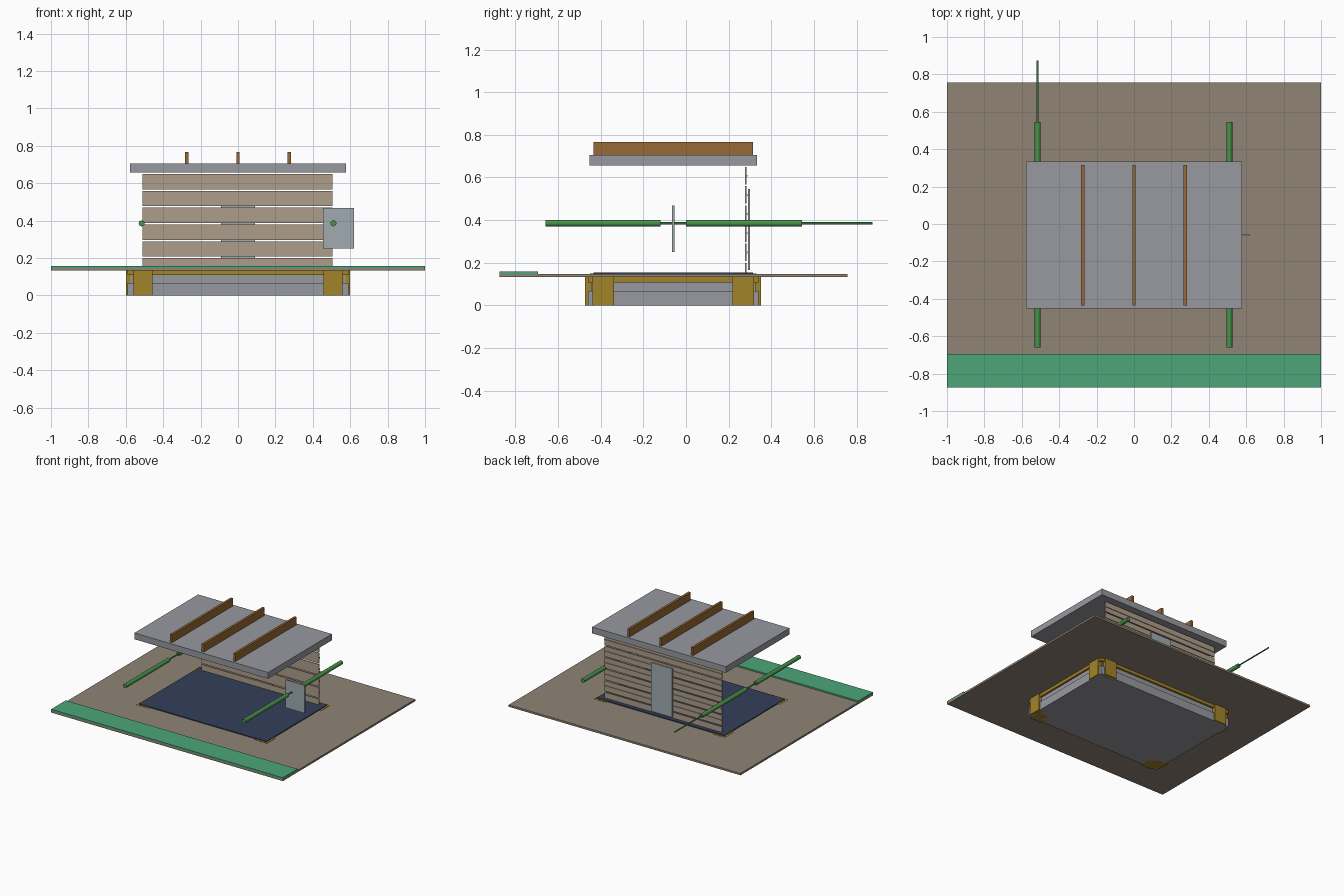
import bpy
from math import pi

if "Cube" in bpy.data.objects:
    bpy.data.objects.remove(bpy.data.objects["Cube"])


def mat(name, r, g, b):
    m = bpy.data.materials.new(name)
    m.diffuse_color = (*[(c / 255) ** 2.2 for c in (r, g, b)], 1)
    m.use_nodes = True
    m.node_tree.nodes["Principled BSDF"].inputs["Base Color"].default_value = m.diffuse_color
    return m


earth = mat("earth", 142, 131, 116)
green = mat("green", 78, 165, 120)
rodgreen = mat("pipe_green", 72, 145, 76)
navy = mat("navy", 55, 65, 90)
yellow = mat("yellow", 160, 130, 45)
wood = mat("wood", 150, 104, 56)
tan = mat("tan", 172, 156, 136)
steel = mat("steel", 150, 152, 158)
pale = mat("pale_blue", 160, 170, 175)


def box(name, x, y, z, m):
    """Box from (min, max) pairs."""
    bpy.ops.mesh.primitive_cube_add(
        size=1, location=[(a + b) / 2 for a, b in (x, y, z)])
    o = bpy.context.object
    o.name = name
    o.scale = [b - a for a, b in (x, y, z)]
    bpy.ops.object.transform_apply(location=False, rotation=False, scale=True)
    o.data.materials.append(m)
    return o


def pipe(name, x, y0, y1, r):
    bpy.ops.mesh.primitive_cylinder_add(
        vertices=16, radius=r, depth=y1 - y0,
        location=(x, (y0 + y1) / 2, 0.385), rotation=(pi / 2, 0, 0))
    o = bpy.context.object
    o.name = name
    o.data.materials.append(rodgreen)
    bpy.ops.object.shade_smooth_by_angle()


# Ground plate and green strip
box("ground_plate", (-1, 1), (-0.875, 0.757), (0.132, 0.147), earth)
box("front_green_strip", (-1, 1), (-0.875, -0.695), (0.147, 0.158), green)

# Foundation layers under the ground
CY = -0.06
box("foundation_lower", (-0.59, 0.59), (CY - 0.4, CY + 0.4), (0, 0.066), steel)
box("foundation_upper", (-0.575, 0.575), (CY - 0.385, CY + 0.385), (0.066, 0.108), steel)
box("foundation_cap", (-0.59, 0.59), (CY - 0.4, CY + 0.4), (0.108, 0.133), yellow)

# Corner posts with two outer plates each
for sx in (-1, 1):
    for sy in (-1, 1):
        def span(s, a, b, c=0):
            return tuple(sorted((c + s * a, c + s * b)))
        box("corner_post", span(sx, 0.46, 0.565), span(sy, 0.28, 0.39, CY), (0, 0.149), yellow)
        box("corner_plate_front", span(sx, 0.457, 0.56), span(sy, 0.375, 0.413, CY), (0, 0.133), yellow)
        box("corner_plate_side", span(sx, 0.56, 0.60), span(sy, 0.278, 0.378, CY), (0, 0.133), yellow)

# Floor
box("floor_panel", (-0.55, 0.55), (-0.435, 0.315), (0.14, 0.154), navy)

# Back wall: horizontal boards with gaps and thin battens
gaps = [0.203 + 0.09 * i for i in range(6)]
lows = [0.154] + [g + 0.004 for g in gaps[:-1]]
for lo, g in zip(lows, gaps):
    box("wall_board", (-0.51, 0.505), (0.277, 0.284), (lo, g - 0.004), tan)
for g in gaps[:-1]:
    box("wall_batten", (-0.51, 0.505), (0.282, 0.289), (g + 0.041, g + 0.049), tan)
box("back_door", (-0.09, 0.09), (0.291, 0.3), (0.165, 0.545), pale)

# Roof and beams
box("roof_lower", (-0.577, 0.577), (-0.453, 0.333), (0.656, 0.682), steel)
box("roof_upper", (-0.577, 0.577), (-0.453, 0.333), (0.682, 0.705), steel)
for x in (-0.274, 0, 0.274):
    box("roof_beam", (x - 0.009, x + 0.009), (-0.435, 0.315), (0.705, 0.767), wood)

# Side pipes with thin cores, and the panel hung on the right one
for x, tip in ((-0.515, 0.875), (0.51, 0.53)):
    pipe("pipe_front", x, -0.66, -0.12, 0.016)
    pipe("pipe_back", x, 0, 0.545, 0.016)
    pipe("pipe_core", x, -0.2, tip, 0.005)
box("side_panel", (0.455, 0.62), (-0.065, -0.055), (0.25, 0.468), pale)
